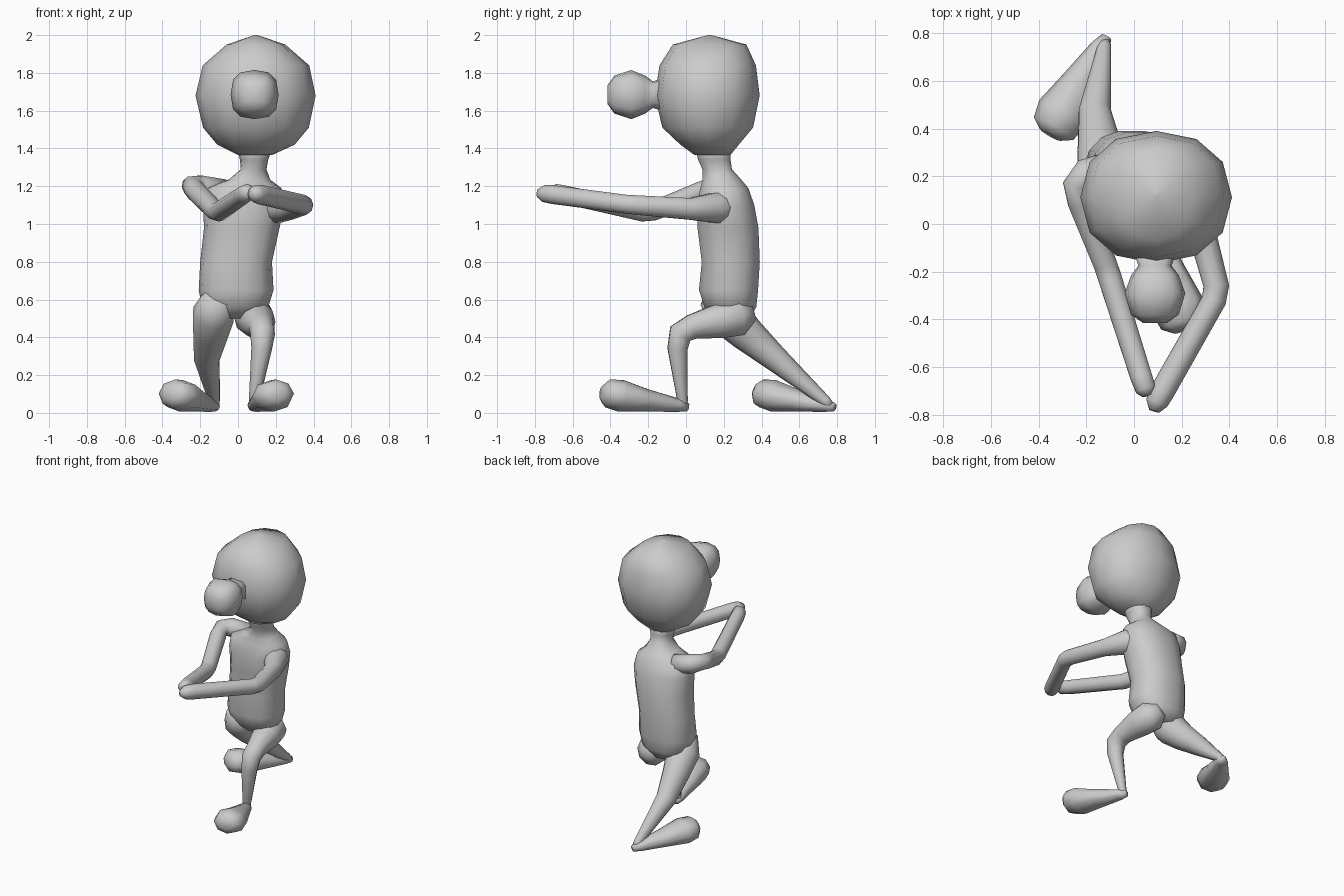
import bpy, bmesh, math
from mathutils import Vector


def loft(name, rings, n=10, power=2.0, axis=None):
    """Skin rings (x, y, z, half_width, half_height) along a path or a fixed axis."""
    bm = bmesh.new()
    pts = [Vector(r[:3]) for r in rings]
    u, loops = None, []
    for i, r in enumerate(rings):
        if axis:
            d = Vector(axis)
        else:
            a = (pts[i] - pts[i - 1]).normalized() if i else Vector()
            b = (pts[i + 1] - pts[i]).normalized() if i < len(pts) - 1 else Vector()
            d = (a + b).normalized()
        if u is None:
            u = d.cross(Vector((0, 1, 0)) if abs(d.z) > 0.8 else Vector((0, 0, 1)))
        u = (u - d * u.dot(d)).normalized()
        v = u.cross(d)
        loop = []
        for k in range(n):
            t = 2 * math.pi * k / n
            c, s = math.cos(t), math.sin(t)
            c = math.copysign(abs(c) ** (2 / power), c)
            s = math.copysign(abs(s) ** (2 / power), s)
            loop.append(bm.verts.new(pts[i] + u * c * r[3] + v * s * r[4]))
        loops.append(loop)
    for p, q in zip(loops, loops[1:]):
        for k in range(n):
            bm.faces.new((p[k], p[(k + 1) % n], q[(k + 1) % n], q[k]))
    bm.faces.new(loops[0])
    bm.faces.new(loops[-1])
    bmesh.ops.recalc_face_normals(bm, faces=bm.faces)
    me = bpy.data.meshes.new(name)
    bm.to_mesh(me)
    bm.free()
    for f in me.polygons:
        f.use_smooth = True
    ob = bpy.data.objects.new(name, me)
    bpy.context.collection.objects.link(ob)
    return ob


def limb(name, pts):
    """Round tube through (x, y, z, radius)."""
    return loft(name, [(x, y, z, r, r) for x, y, z, r in pts])


def foot(name, hx, hy, angle):
    """Wedge foot widening from the heel to the toe."""
    profile = [(0, .03, .022, .022), (.05, .04, .042, .035), (.23, .066, .08, .06),
               (.37, .09, .112, .085), (.445, .103, .095, .075), (.475, .108, .05, .04)]
    s, c = math.sin(angle), math.cos(angle)
    return loft(name, [(hx + d * s, hy - d * c, z, w, h) for d, z, w, h in profile], n=8)


# Head: boxy, low-sided ball
loft("head", [
    (.095, .125, 2.00, .01, .01), (.095, .125, 1.95, .155, .195),
    (.095, .115, 1.84, .282, .255), (.093, .112, 1.68, .318, .278),
    (.095, .115, 1.51, .28, .24), (.095, .125, 1.42, .205, .155),
    (.09, .14, 1.365, .09, .095)], n=12, power=2.2, axis=(0, 0, 1))

# Nose: round bulb on a short stem
loft("nose", [
    (.088, -.415, 1.685, .05, .05), (.088, -.38, 1.685, .1, .1),
    (.088, -.29, 1.685, .127, .13), (.088, -.215, 1.685, .1, .1),
    (.088, -.175, 1.685, .07, .07), (.088, -.10, 1.685, .095, .095)],
    n=12, power=2.7, axis=(0, 1, 0))

# Torso with neck
loft("torso", [
    (.09, .14, 1.42, .10, .10), (.085, .15, 1.34, .075, .088),
    (.083, .165, 1.29, .068, .08), (.06, .19, 1.235, .11, .105),
    (.03, .203, 1.19, .20, .13), (.03, .21, 1.10, .215, .155),
    (.02, .222, .98, .20, .165), (-.01, .237, .80, .19, .157),
    (-.01, .225, .65, .198, .16), (-.015, .235, .56, .175, .14),
    (-.015, .25, .50, .10, .09)], n=14, power=2.3, axis=(0, 0, 1))

# Arms: both reach forward and the hands meet
limb("right_arm", [
    (.12, .26, 1.10, .06), (.20, .16, 1.085, .085), (.27, .02, 1.08, .06),
    (.345, -.26, 1.10, .054), (.335, -.32, 1.105, .052), (.12, -.70, 1.155, .052),
    (.095, -.75, 1.16, .047), (.085, -.785, 1.163, .022)])
limb("left_arm", [
    (-.08, .24, 1.17, .07), (-.20, .21, 1.195, .065), (-.245, .16, 1.20, .055),
    (-.225, .09, 1.175, .055), (-.12, -.17, 1.07, .052), (-.10, -.23, 1.065, .052),
    (.03, -.64, 1.155, .048), (.05, -.695, 1.168, .045), (.056, -.72, 1.172, .022)])

# Legs: right one bent in front, left one stretched back
limb("right_leg", [
    (.06, .35, .53, .05), (.08, .28, .51, .105), (.105, .17, .485, .095),
    (.125, .03, .455, .068), (.13, -.03, .42, .066), (.125, -.045, .34, .055),
    (.085, -.018, .06, .028), (.08, -.015, .025, .022)])
limb("left_leg", [
    (-.10, .14, .62, .08), (-.13, .22, .52, .115), (-.145, .32, .42, .095),
    (-.165, .47, .29, .07), (-.125, .74, .06, .03), (-.12, .765, .035, .022)])

# Feet
foot("right_foot", .075, .01, math.radians(17))
foot("left_foot", -.115, .785, math.radians(-30))
